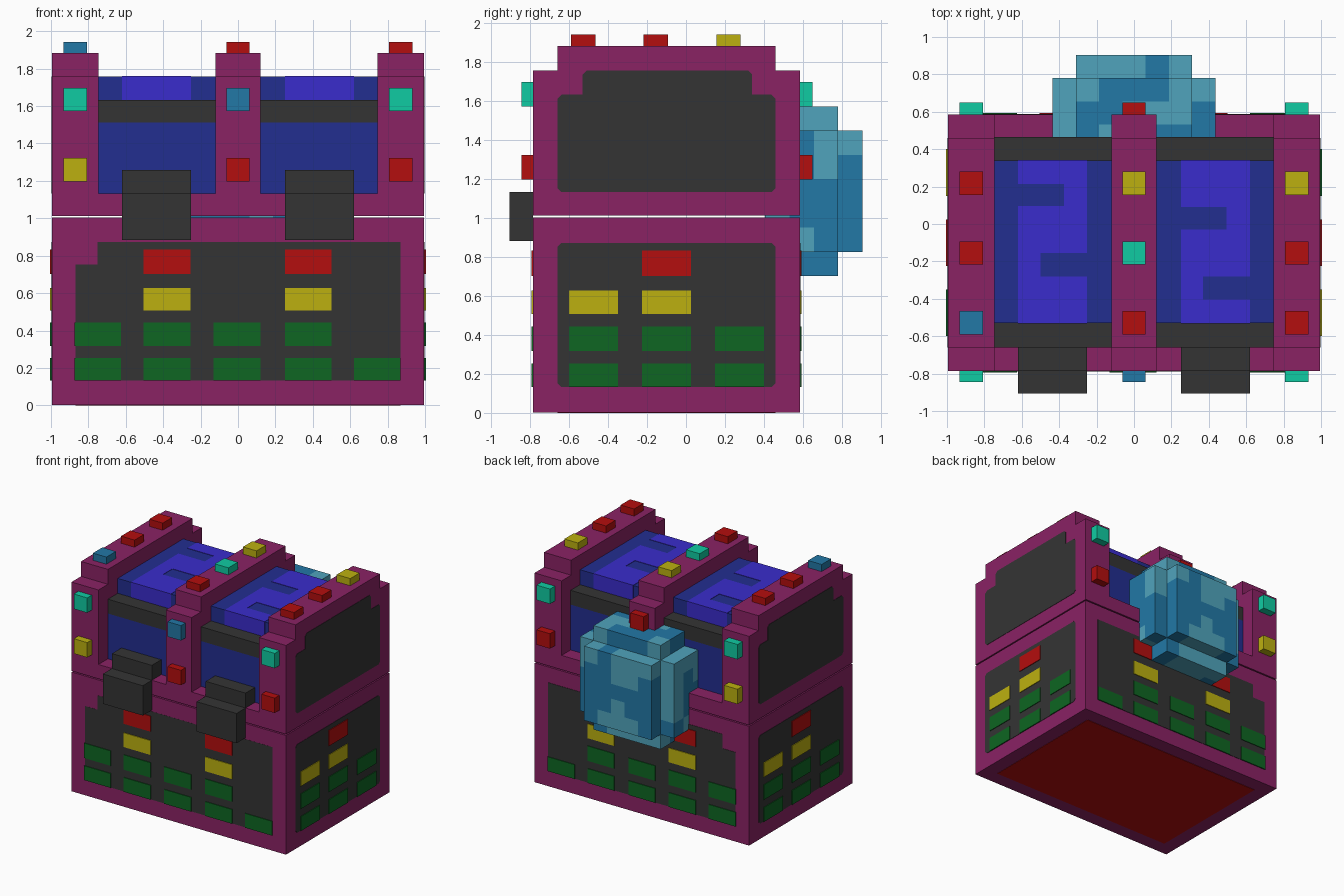
import bpy, bmesh, random
from mathutils import Vector

if "Cube" in bpy.data.objects:
    bpy.data.objects.remove(bpy.data.objects["Cube"])

random.seed(4)


def lin(c):
    c /= 255
    return c / 12.92 if c <= 0.04045 else ((c + 0.055) / 1.055) ** 2.4


M = {}
for name, rgb in dict(purple=(138, 34, 100), charcoal=(52, 52, 52), navy=(34, 46, 144),
                      violet=(58, 44, 204), green=(14, 102, 34), yellow=(188, 176, 16),
                      red=(180, 14, 14), teal=(16, 203, 162), light_blue=(80, 164, 188),
                      mid_blue=(34, 120, 166)).items():
    M[name] = bpy.data.materials.new(name)
    M[name].diffuse_color = (*[lin(c) for c in rgb], 1)


def finish(name, bm, mats):
    me = bpy.data.meshes.new(name)
    bmesh.ops.recalc_face_normals(bm, faces=bm.faces)
    bm.to_mesh(me)
    bm.free()
    for m in mats:
        me.materials.append(M[m])
    ob = bpy.data.objects.new(name, me)
    bpy.context.collection.objects.link(ob)
    return ob


def prism(name, pts, axis, a, b, mats, edge=None):
    """Extrude a 2D outline along an axis; edge gives a material slot per side."""
    bm = bmesh.new()

    def vert(p, t):
        c = list(p)
        c.insert(axis, t)
        return bm.verts.new(c)
    lo = [vert(p, a) for p in pts]
    hi = [vert(p, b) for p in pts]
    bm.faces.new(lo)
    bm.faces.new(hi)
    n = len(pts)
    for i in range(n):
        f = bm.faces.new((lo[i], lo[(i + 1) % n], hi[(i + 1) % n], hi[i]))
        f.material_index = edge[i] if edge else 0
    return finish(name, bm, mats)


def box(name, x, y, z, mat):
    pts = [(x[0], y[0]), (x[1], y[0]), (x[1], y[1]), (x[0], y[1])]
    return prism(name, pts, 2, z[0], z[1], [mat])


F, B, W = -0.785, 0.585, 0.995   # front, back, half width

# Chest base with a red underside
box("base", (-W, W), (F, B), (0, 1.0), "purple")
box("base_underside", (-0.87, 0.87), (-0.66, 0.46), (-0.003, 0.004), "red")

# Dark panels and raised bars on the front and back of the base
front_panel = [(-0.87, 0.13), (0.87, 0.13), (0.87, 0.87), (-0.75, 0.87), (-0.75, 0.75), (-0.87, 0.75)]
rows = [("green", 0.13, 0.25), ("green", 0.315, 0.44), ("yellow", 0.505, 0.625), ("red", 0.70, 0.83)]
cols = [-0.875, -0.505, -0.13, 0.25, 0.62]
front_use = [(0, 1, 2, 3, 4), (0, 1, 2, 3), (1, 3), (1, 3)]
for side, y, s in (("front", F, -1), ("back", B, 1)):
    prism(side + "_panel", front_panel, 1, y - 0.002, y + s * 0.003, ["charcoal"])
    for (mat, z0, z1), used in zip(rows, front_use):
        for i in used:
            box(side + "_bar", (cols[i], cols[i] + 0.25), sorted((y, y + s * 0.009)), (z0, z1), mat)

# Dark panels and raised bars on the base sides, plus the lid end panels
lid_panel = [(-0.66, 1.15), (-0.64, 1.13), (0.44, 1.13), (0.46, 1.15), (0.46, 1.61), (0.44, 1.63),
             (0.34, 1.63), (0.34, 1.735), (0.32, 1.755), (-0.51, 1.755), (-0.53, 1.735),
             (-0.53, 1.63), (-0.64, 1.63), (-0.66, 1.61)]
side_panel = [(-0.66, 0.15), (-0.64, 0.13), (0.44, 0.13), (0.46, 0.15),
              (0.46, 0.85), (0.44, 0.87), (-0.64, 0.87), (-0.66, 0.85)]
side_cols = [-0.6, -0.225, 0.15]
for s in (-1, 1):
    a, b = s * (W - 0.005), s * (W + 0.003)
    prism("base_side_panel", side_panel, 0, a, b, ["charcoal"])
    prism("lid_end_panel", lid_panel, 0, a, b, ["charcoal"])
    side_use = [(0, 1, 2), (0, 1, 2), (0, 1) if s > 0 else (1, 2), (1,)]
    for (mat, z0, z1), used in zip(rows, side_use):
        for i in used:
            box("side_bar", sorted((s * W, s * (W + 0.009))), (side_cols[i], side_cols[i] + 0.25), (z0, z1), mat)

# Lid arches
arch = [(F, 1.01), (B, 1.01), (B, 1.755), (0.46, 1.755), (0.46, 1.88), (-0.66, 1.88), (-0.66, 1.755), (F, 1.755)]
for name, x0, x1 in (("left", -W, -0.745), ("middle", -0.12, 0.12), ("right", 0.745, W)):
    prism(name + "_arch", arch, 0, x0, x1, ["purple"])

# Lid bays: stepped infill with a dark band, purple rim, violet inlays, latch
bay = [(-0.66, 1.01), (-0.66, 1.51), (-0.66, 1.63), (-0.53, 1.63), (-0.53, 1.755),
       (0.34, 1.755), (0.34, 1.63), (0.465, 1.63), (0.465, 1.51), (0.465, 1.01)]
for s, cut in ((-1, 0.0), (1, -0.125)):
    x0, x1 = sorted((s * 0.12, s * 0.745))
    p0, p1 = sorted((s * 0.25, s * 0.62))
    prism("lid_bay", bay, 0, x0, x1, ["navy", "charcoal"], [0, 1, 1, 0, 0, 0, 1, 1, 0, 0])
    box("lid_front_rim", (x0, x1), (F, -0.66), (1.01, 1.13), "purple")
    box("lid_back_rim", (x0, x1), (0.465, B), (1.01, 1.13), "purple")
    c0, c1, c2, c3 = 0.095 + cut, 0.215 + cut, -0.28 + cut, -0.155 + cut
    inlay = [(p0, -0.533), (p1, -0.533), (p1, c2), (p1 - 0.25, c2), (p1 - 0.25, c3), (p1, c3),
             (p1, 0.343), (p0, 0.343), (p0, c1), (p0 + 0.245, c1), (p0 + 0.245, c0), (p0, c0)]
    prism("top_inlay", inlay, 2, 1.753, 1.758, ["violet"])
    box("front_inlay", (p0, p1), (-0.533, -0.528), (1.63, 1.755), "violet")
    box("back_inlay", (p0, p1), (0.338, 0.343), (1.63, 1.755), "violet")
    box("latch", (p0, p1), (-0.905, F), (0.88, 1.13), "charcoal")
    box("latch_hinge", (p0, p1), (F, -0.655), (1.13, 1.255), "charcoal")

# Studs on the arches: top (back to front), front and back (upper, lower)
h = 0.0625
stud_sets = [
    (-0.87, ("red", "red", "mid_blue"), ("teal", "yellow"), ("teal", "yellow")),
    (0.0, ("yellow", "teal", "red"), ("mid_blue", "red"), ("red",)),
    (0.87, ("yellow", "red", "red"), ("teal", "red"), ("teal", "red"))]
for x, top, front, back in stud_sets:
    xs = (x - h, x + h)
    for y, mat in zip((0.218, -0.155, -0.528), top):
        box("top_stud", xs, (y - h, y + h), (1.88, 1.94), mat)
    for z, mat in zip((1.632, 1.257), front):
        box("front_stud", xs, (F - 0.06, F), (z - h, z + h), mat)
    for z, mat in zip((1.632, 1.257), back):
        box("back_stud", xs, (B, B + 0.065), (z - h, z + h), mat)

# Blocky half globe on the back, made of cells with only outer faces kept
V = 0.1245
origin = Vector((0, 0.8425, 1.135))
cells = {(i, j, k) for i in range(-3, 4) for k in range(-3, 4) for j in range(-3, 1)
         if sum((abs(i) == 3, abs(k) == 3, j == 0)) < 2}
bm = bmesh.new()
for c in sorted(cells):
    i, j, k = c
    edge = (abs(i) >= 2) + (abs(k) >= 2) + (j >= -1)
    r = random.random()
    slot = 2 if r > 0.93 and k < 1 else int(r < (0.3 if edge < 2 else 0.5))
    if k >= 2 and edge == 3:
        slot = 1
    for ax in range(3):
        for s in (-1, 1):
            nb = list(c)
            nb[ax] += s
            if tuple(nb) in cells:
                continue
            quad = []
            for u, v in ((-1, -1), (1, -1), (1, 1), (-1, 1)):
                d = [u, v]
                d.insert(ax, s)
                quad.append(bm.verts.new(origin + (Vector(c) + Vector(d) / 2) * V))
            bm.faces.new(quad).material_index = slot
bmesh.ops.remove_doubles(bm, verts=bm.verts, dist=0.001)
finish("back_globe", bm, ["mid_blue", "light_blue", "navy"])

# Rest the lowest plate on the floor
for ob in bpy.data.objects:
    ob.location.z += 0.003

for m in bpy.data.materials:
    if m.users and not m.is_grease_pencil:
        m.use_nodes = True
        m.node_tree.nodes["Principled BSDF"].inputs["Base Color"].default_value = m.diffuse_color
